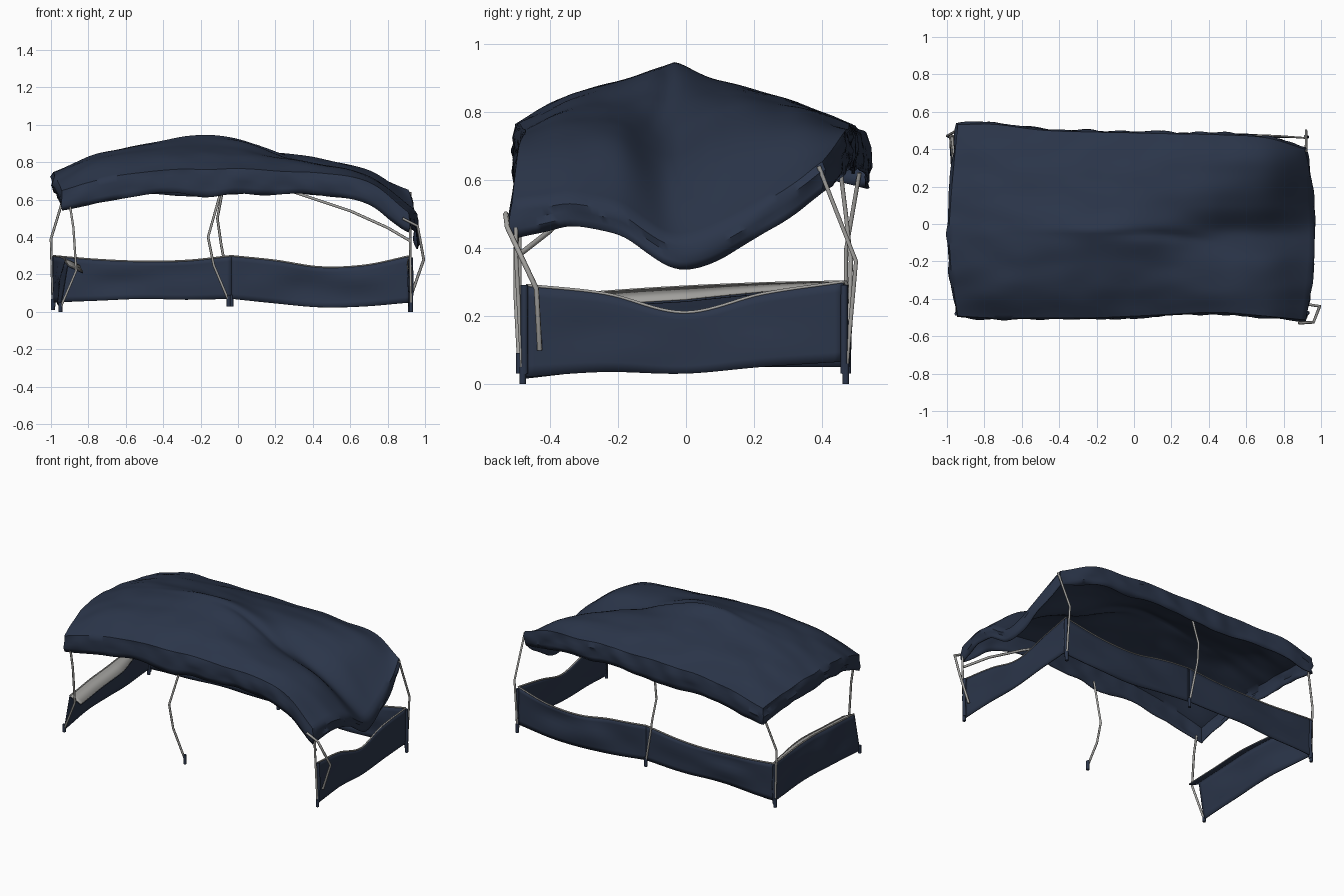
import bpy, bmesh, math
from mathutils import Vector, noise

cube = bpy.data.objects.get("Cube")
if cube:
    bpy.data.objects.remove(cube)


def material(name, color):
    m = bpy.data.materials.new(name)
    m.use_nodes = True
    m.diffuse_color = (*color, 1)
    bsdf = m.node_tree.nodes["Principled BSDF"]
    bsdf.inputs["Base Color"].default_value = (*color, 1)
    bsdf.inputs["Roughness"].default_value = 0.8
    return m


NAVY = material("navy fabric", (0.024, 0.036, 0.068))
GREY = material("grey metal", (0.36, 0.355, 0.34))


def spline(vals, t):
    """Smooth curve through evenly spaced values, t from 0 to 1."""
    n = len(vals) - 1
    i = min(int(t * n), n - 1)
    u = t * n - i
    p1, p2 = vals[i], vals[i + 1]
    p0 = vals[i - 1] if i else 2 * p1 - p2
    p3 = vals[i + 2] if i + 2 <= n else 2 * p2 - p1
    return p1 + 0.5 * u * (p2 - p0 + u * (2 * p0 - 5 * p1 + 4 * p2 - p3
                                          + u * (3 * (p1 - p2) + p3 - p0)))


def finish(bm, name, mat, thick):
    bmesh.ops.recalc_face_normals(bm, faces=bm.faces)
    me = bpy.data.meshes.new(name)
    bm.to_mesh(me)
    bm.free()
    ob = bpy.data.objects.new(name, me)
    bpy.context.collection.objects.link(ob)
    me.materials.append(mat)
    mod = ob.modifiers.new("Thickness", 'SOLIDIFY')
    mod.thickness = thick
    mod.offset = 0
    bpy.ops.object.select_all(action='DESELECT')
    ob.select_set(True)
    bpy.context.view_layer.objects.active = ob
    bpy.ops.object.shade_smooth_by_angle(angle=math.radians(40))


def rod(name, pts, radius=0.007, mat=GREY):
    cu = bpy.data.curves.new(name, 'CURVE')
    cu.dimensions = '3D'
    cu.bevel_depth = radius
    cu.bevel_resolution = 1
    cu.use_fill_caps = True
    s = cu.splines.new('POLY')
    s.points.add(len(pts) - 1)
    for p, co in zip(s.points, pts):
        p.co = (*co, 1)
    cu.materials.append(mat)
    bpy.context.collection.objects.link(bpy.data.objects.new(name, cu))


# Canopy: sagging roof heights, rows run front to back
XS = [-.94, -.74, -.5, -.25, 0, .2, .45, .7, .91]
YS = [-.35, -.2, -.05, .1, .3]
FRONT = [-.49, -.5, -.5, -.5, -.49, -.48, -.47, -.49, -.51]
BACK = [.53, .53, .5, .49, .485, .48, .475, .46, .40]
ROOF = [
    [.65, .71, .75, .76, .76, .75, .74, .69, .53],
    [.70, .80, .835, .845, .83, .81, .78, .72, .55],
    [.735, .83, .87, .885, .875, .83, .78, .71, .52],
    [.745, .84, .89, .915, .915, .85, .73, .61, .43],
    [.74, .83, .86, .885, .88, .85, .80, .68, .46],
    [.72, .79, .82, .83, .83, .825, .81, .75, .58],
    [.68, .73, .75, .76, .76, .76, .75, .73, .65],
]
NX, NY = 96, 56


def roof_point(i, j):
    u, v = i / NX, j / NY
    x = spline(XS, u) + 0.045 * (2 * u - 1) ** 5 * math.sin(math.pi * v)
    y = spline([spline(FRONT, u), *YS, spline(BACK, u)], v)
    z = spline([spline(row, u) for row in ROOF], v)
    # Sharp crest at the peak, fold beside it and small wrinkles
    z += 0.025 * math.exp(-abs(y + .03) / .06 - ((x + .2) / .3) ** 2)
    fold = (y + .05 + .3 * x * x) / .03
    z -= 0.018 * math.exp(-fold * fold - ((x - .15) / .25) ** 2)
    z += 0.008 * noise.noise(Vector((x * 5, y * 9, 1)))
    return Vector((x, y, z))


bm = bmesh.new()
grid = [[bm.verts.new(roof_point(i, j)) for j in range(NY + 1)] for i in range(NX + 1)]
for i in range(NX):
    for j in range(NY):
        bm.faces.new((grid[i][j], grid[i + 1][j], grid[i + 1][j + 1], grid[i][j + 1]))

# Valance: crumpled skirt hanging from the canopy edge
edge = ([grid[i][0] for i in range(NX)] + [grid[NX][j] for j in range(NY)]
        + [grid[i][NY] for i in range(NX, 0, -1)] + [grid[0][j] for j in range(NY, 0, -1)])
n = len(edge)
loop = edge
for k in range(1, 5):
    ring = []
    for i, top in enumerate(edge):
        p = top.co
        drop = 0.12 - 0.03 * max(0, (p.x - .8) / .15) - 0.02 * max(0, (-p.x - .8) / .15)
        drop += 0.03 * math.exp(-((p.x + .15) / .15) ** 2)
        drop += 0.02 * noise.noise(Vector((p.x * 4, p.y * 4, 7)))
        crease = 0.016 * noise.noise(Vector((p.x * 9, p.y * 9, k * .9)))
        along = edge[(i + 1) % n].co - edge[i - 1].co
        out = Vector((along.y, -along.x, 0)).normalized()
        bulge = 0.008 * math.sin(k * math.pi / 4) + crease
        ring.append(bm.verts.new(p + out * bulge - Vector((0, 0, drop * k / 4))))
    for i in range(n):
        bm.faces.new((loop[i], loop[(i + 1) % n], ring[(i + 1) % n], ring[i]))
    loop = ring
finish(bm, "canopy", NAVY, 0.006)


# Low fabric walls with a grey rim; lean shifts the top of the far end sideways
def wall(name, start, end, tops, bottoms, bow, lean=0.0, flap=False):
    a, b = Vector(start), Vector(end)
    side = Vector((a.y - b.y, b.x - a.x)).normalized()
    bm = bmesh.new()
    cols, steps, rows = [], 40, 8
    for i in range(steps + 1):
        t = i / steps
        col = []
        for k in range(rows + 1):
            h = k / rows
            z = spline(bottoms, t) * (1 - h) + spline(tops, t) * h
            p = a.lerp(b, t)
            wave = 0.02 * noise.noise(Vector((p.x * 3, p.y * 3, z * 9)))
            p = p + side * (math.sin(math.pi * t) * (bow * (.5 + h / 2) + wave) + lean * t * h)
            col.append(bm.verts.new((p.x, p.y, z)))
        cols.append(col)
    for c, d in zip(cols, cols[1:]):
        for k in range(rows):
            bm.faces.new((c[k], d[k], d[k + 1], c[k + 1]))
    rim = [c[-1].co.copy() for c in cols]
    finish(bm, name, NAVY, 0.006)
    rod(name + "_rim", rim, 0.005)
    if flap:
        # Top band folded inward: pale upper face over a navy underside
        for part, mat, dz in (("_flap_lining", GREY, 0), ("_flap", NAVY, -.006)):
            bm = bmesh.new()
            pairs = []
            for i, p in enumerate(rim):
                t = i / steps
                width = 0.02 + 0.06 * min(1, 2 * t)
                fold = Vector((*(side * width), -.45 * width))
                pairs.append([bm.verts.new(p + fold * s + Vector((0, 0, dz))) for s in (0, 1)])
            for p, q in zip(pairs, pairs[1:]):
                bm.faces.new((p[0], q[0], q[1], p[1]))
            finish(bm, name + part, mat, 0.005)


wall("back_wall_right", (-.99, .47), (-.035, .47), [.30, .28, .27, .275, .30],
     [.05, .06, .07, .065, .07], .01)
wall("back_wall_left", (-.035, .47), (.92, .46), [.30, .275, .24, .25, .30],
     [.07, .045, .025, .03, .05], .01)
wall("left_wall", (.92, -.47), (.92, .46), [.29, .265, .21, .265, .30],
     [.02, .035, .03, .05, .065], .01)
wall("right_wall", (-.985, .47), (-.95, -.48), [.30, .295, .285, .27, .25],
     [.05, .05, .05, .04, .015], .01, lean=.04, flap=True)

# Bent legs and loose frame rods
LEGS = {
    "front_right_leg": [(-.9, -.49, .58), (-.88, -.49, .45), (-.865, -.49, .22), (-.95, -.48, .02)],
    "back_right_leg": [(-.93, .51, .62), (-1, .47, .39), (-.99, .47, .04)],
    "back_left_leg": [(.92, .39, .64), (.92, .5, .36), (.92, .47, .03)],
    "front_left_leg": [(.92, -.5, .46), (.92, -.5, .38), (.925, -.48, .02)],
    "front_middle_leg": [(-.09, -.48, .65), (-.16, -.5, .4), (-.13, -.5, .25), (-.05, -.49, .06)],
    "back_middle_leg": [(-.08, .45, .66), (-.11, .47, .5), (-.09, .485, .36), (-.035, .475, .06)],
}
for name, pts in LEGS.items():
    rod(name, pts)
    x, y, z = pts[-1]
    rod(name + "_foot", [(x, y, max(z - .03, 0)), (x, y, z + .03)], 0.011, NAVY)

rod("broken_leg", [(.88, -.53, .5), (.96, -.525, .46), (.993, -.44, .28), (.93, -.43, .1)], 0.008)
rod("fallen_strut", [(.3, -.2, .64), (.6, -.32, .54), (.8, -.4, .45), (.92, -.49, .38)], 0.008)

# Fabric sleeves that hold the walls at the corners
for name, x, y in (("back_right", -.985, .47), ("back_left", .92, .465),
                   ("front_left", .925, -.475)):
    rod(name + "_sleeve", [(x, y, .03), (x + .005, y, .15), (x, y, .29)], 0.011, NAVY)
